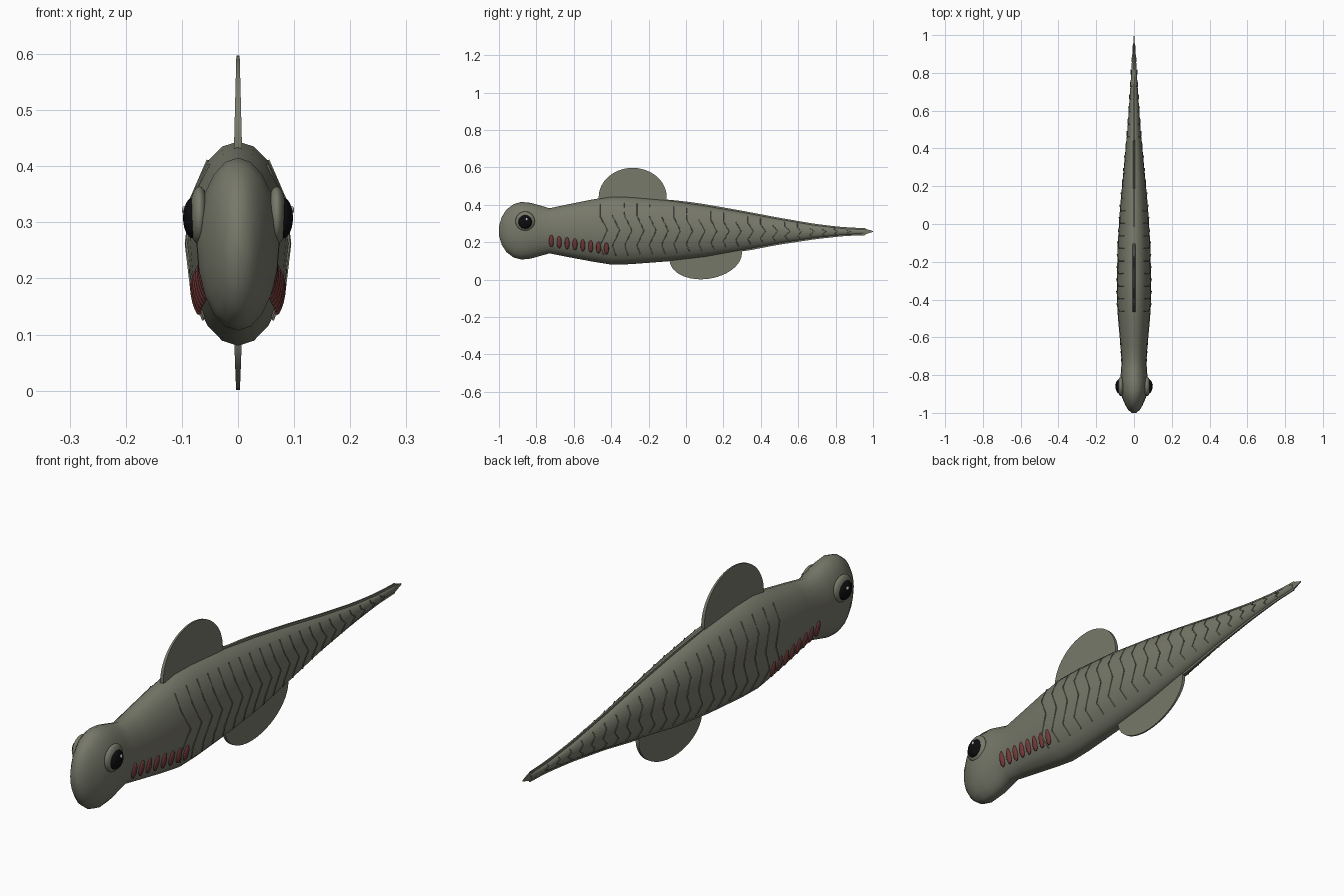
import bpy, bmesh, math
from mathutils import Matrix, Vector

cube = bpy.data.objects.get("Cube")
if cube:
    bpy.data.objects.remove(cube, do_unlink=True)


def material(name, rgb, rough=0.6):
    m = bpy.data.materials.new(name)
    m.use_nodes = True
    m.diffuse_color = (*rgb, 1)
    bsdf = m.node_tree.nodes["Principled BSDF"]
    bsdf.inputs["Base Color"].default_value = (*rgb, 1)
    bsdf.inputs["Roughness"].default_value = rough
    return m


SKIN = material("grey green skin", (0.185, 0.19, 0.143))
GILL = material("dark red gill", (0.17, 0.04, 0.04))
BLACK = material("eye black", (0.004, 0.004, 0.005))
GLINT = material("eye glint", (0.6, 0.6, 0.6))


def finish(bm, name, mat, angle=40):
    bmesh.ops.recalc_face_normals(bm, faces=bm.faces)
    mesh = bpy.data.meshes.new(name)
    bm.to_mesh(mesh)
    bm.free()
    obj = bpy.data.objects.new(name, mesh)
    bpy.context.collection.objects.link(obj)
    mesh.materials.append(mat)
    bpy.ops.object.select_all(action="DESELECT")
    obj.select_set(True)
    bpy.context.view_layer.objects.active = obj
    bpy.ops.object.shade_smooth_by_angle(angle=math.radians(angle))
    return obj


def loft(name, sections, mat, angle=40):
    """Skin a list of equal point loops and cap both ends."""
    bm = bmesh.new()
    loops = [[bm.verts.new(p) for p in s] for s in sections]
    n = len(loops[0])
    for a, b in zip(loops, loops[1:]):
        for i in range(n):
            j = (i + 1) % n
            bm.faces.new((a[i], a[j], b[j], b[i]))
    bm.faces.new(loops[0])
    bm.faces.new(loops[-1])
    return finish(bm, name, mat, angle)


def ellipsoid(name, centre, radii, mat, segs=20, turn=0, tilt=0):
    bm = bmesh.new()
    m = (Matrix.Translation(centre) @ Matrix.Rotation(turn, 4, "Z")
         @ Matrix.Rotation(tilt, 4, "Y") @ Matrix.Diagonal((*radii, 1)))
    bmesh.ops.create_uvsphere(bm, u_segments=segs, v_segments=segs // 2,
                              radius=1, matrix=m)
    return finish(bm, name, mat, 60)


# Body stations: y, half width, bottom, top
STATIONS = [
    (-1.0, .012, .235, .285), (-.985, .03, .185, .335), (-.96, .045, .147, .374),
    (-.92, .063, .117, .404), (-.88, .073, .107, .415), (-.83, .074, .112, .410),
    (-.78, .069, .126, .396), (-.73, .066, .14, .381), (-.65, .071, .124, .398),
    (-.5, .085, .096, .428), (-.4, .091, .08, .444), (-.3, .091, .082, .442),
    (-.1, .086, .097, .425), (.1, .073, .12, .396), (.3, .054, .156, .361),
    (.5, .035, .194, .323), (.7, .021, .224, .289), (.85, .012, .24, .272),
    (.955, .006, .244, .268),
]


def station(y):
    for a, b in zip(STATIONS, STATIONS[1:]):
        if y <= b[0]:
            t = (y - a[0]) / (b[0] - a[0])
            return [p + (q - p) * t for p, q in zip(a[1:], b[1:])]
    return STATIONS[-1][1:]


def skin_point(y, height, side, lift=0.0):
    """Point on the flank; height runs -1 (belly) to 1 (back)."""
    w, low, high = station(y)
    x = w * math.sqrt(max(0, 1 - height * height)) + lift
    return Vector((side * x, y, (low + high) / 2 + height * (high - low) / 2))


# Head, trunk and tail as one smooth skin
def ring(y):
    w, low, high = station(y)
    return [(w * math.cos(a), y, (low + high) / 2 + (high - low) / 2 * math.sin(a))
            for a in (math.tau * i / 20 for i in range(20))]


loft("body", [ring(s[0]) for s in STATIONS], SKIN, 60)


# Low keels along the back and under the tail
def keel(name, start, edge, sign):
    sections = []
    for i in range(17):
        y = start + (0.96 - start) * i / 16
        z = station(y)[edge]
        h = 0.007 * min(1, i / 3)
        x = 0.007 - 0.004 * i / 16
        sections.append([(-x, y, z - sign * .012), (x, y, z - sign * .012),
                         (x * .7, y, z + sign * h), (-x * .7, y, z + sign * h)])
    loft(name, sections, SKIN, 30)


keel("back_keel", -0.2, 2, 1)
keel("belly_keel", 0.2, 1, -1)

# Pointed tail tip
loft("tail_tip", [[(-x, y, .257 - h), (x, y, .257 - h), (x, y, .257 + h), (-x, y, .257 + h)]
                  for y, x, h in ((.94, .003, .014), (.965, .003, .013), (1, .001, .002))],
     SKIN, 30)


# Rounded fins, thinner toward the outer edge
def fin(name, y, z, ry, rz, sign, tilt=0):
    bm = bmesh.new()
    bmesh.ops.create_cone(bm, cap_ends=True, segments=48, radius1=1, radius2=1, depth=2,
                          matrix=Matrix.Rotation(math.pi / 2, 4, "Y"))
    for v in bm.verts:
        v.co = Vector((v.co.x * (.007 - .004 * sign * v.co.z), v.co.y * ry, v.co.z * rz))
    bm.transform(Matrix.Translation((0, y, z)) @ Matrix.Rotation(tilt, 4, "X"))
    finish(bm, name, SKIN, 30)


fin("dorsal_fin", -.285, .44, .182, .157, 1)
fin("anal_fin", .105, .125, .195, .122, -1, math.radians(8))

for side, label in ((1, "left"), (-1, "right")):
    # Eye: socket rim, pupil and glint
    ellipsoid(label + "_eye_rim", (side * .069, -.86, .312), (.018, .052, .052), SKIN, 24)
    ellipsoid(label + "_pupil", (side * .079, -.86, .308), (.019, .037, .037), BLACK, 24)
    ellipsoid(label + "_eye_glint", (side * .096, -.852, .322), (.004, .007, .007), GLINT, 12)

    # Row of gill openings
    for i in range(8):
        y = -.72 + .0421 * i
        z = .205 - .0055 * i
        w, low, high = station(y)
        height = (2 * z - low - high) / (high - low)
        ellipsoid(f"{label}_gill_{i + 1}", skin_point(y, height, side), (.008, .013, .033),
                  GILL, 14, turn=-side * .06, tilt=side * .2)

    # Zigzag muscle bands on the flank
    curve = bpy.data.curves.new(label + "_muscle_bands", "CURVE")
    curve.dimensions = "3D"
    curve.bevel_depth = .0022
    curve.bevel_resolution = 1
    for i in range(21):
        y = -.46 + .066 * i
        shrink = 1 - .5 * i / 20
        path = []
        for h, dy in ((.82, 0), (.45, 0), (0, .04), (-.45, 0), (-.75, .02)):
            path.append(skin_point(y + dy * shrink, h, side, .002))
        spline = curve.splines.new("POLY")
        spline.points.add(len(path) - 1)
        for p, co in zip(spline.points, path):
            p.co = (*co, 1)
    curve.materials.append(SKIN)
    bands = bpy.data.objects.new(label + "_muscle_bands", curve)
    bpy.context.collection.objects.link(bands)
